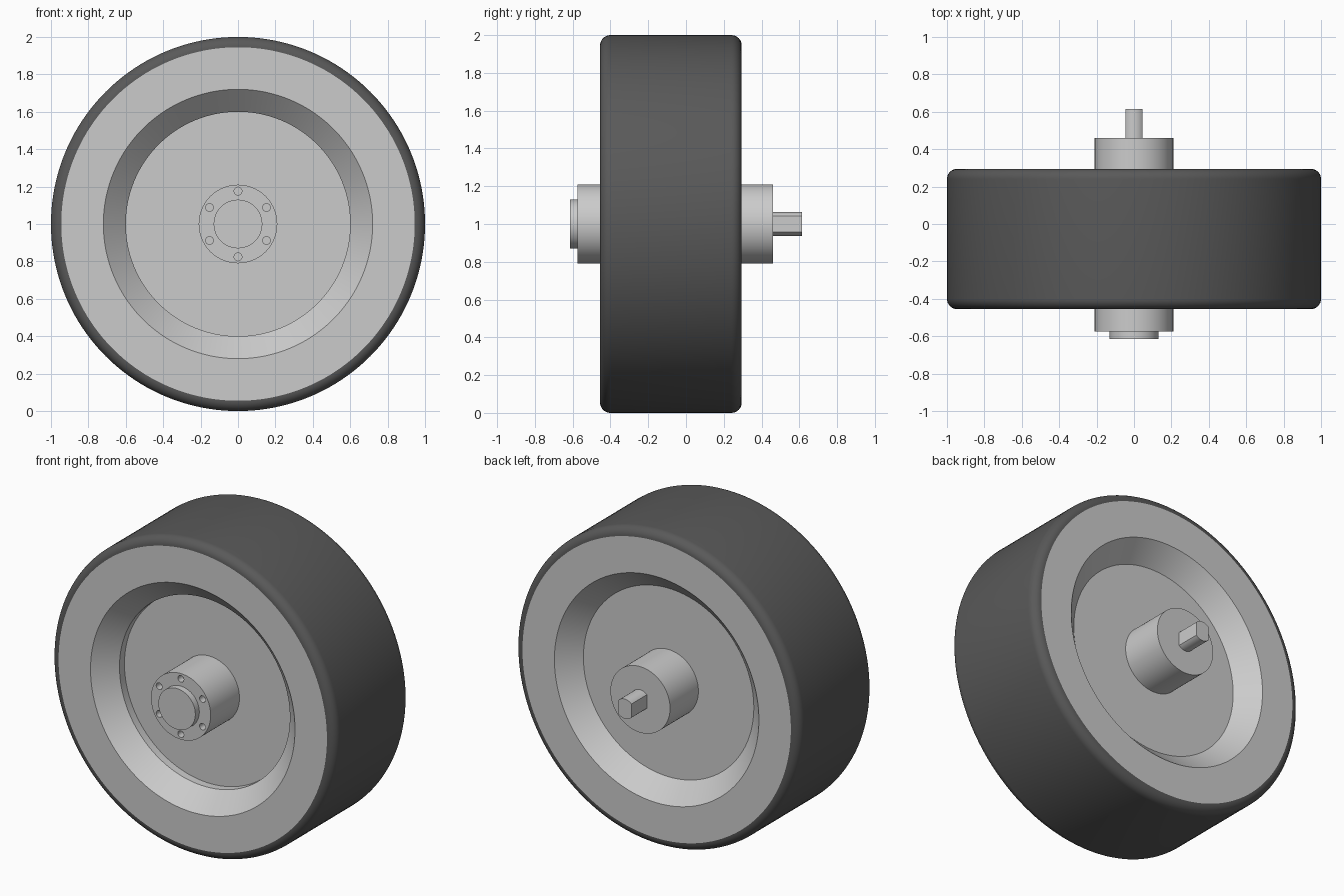
import bpy, bmesh, math

if "Cube" in bpy.data.objects:
    bpy.data.objects.remove(bpy.data.objects["Cube"])

CZ = 1.0      # axle height


def finish(name, bm, mat=None):
    bmesh.ops.remove_doubles(bm, verts=bm.verts, dist=1e-5)
    bmesh.ops.recalc_face_normals(bm, faces=bm.faces)
    me = bpy.data.meshes.new(name)
    bm.to_mesh(me)
    bm.free()
    ob = bpy.data.objects.new(name, me)
    bpy.context.collection.objects.link(ob)
    ob.location = (0, 0, CZ)
    if mat:
        me.materials.append(mat)
    return ob


def activate(ob):
    bpy.ops.object.select_all(action='DESELECT')
    ob.select_set(True)
    bpy.context.view_layer.objects.active = ob


def smooth(ob):
    activate(ob)
    bpy.ops.object.shade_smooth_by_angle(angle=math.radians(30))


def lathe(name, profile, closed=False, segs=128, mat=None):
    """Spin (radius, y) points around the y axis; ends on the axis are closed."""
    bm = bmesh.new()
    vs = [bm.verts.new((r, y, 0)) for r, y in profile]
    pairs = list(zip(vs, vs[1:])) + ([(vs[-1], vs[0])] if closed else [])
    edges = [bm.edges.new(p) for p in pairs]
    bmesh.ops.spin(bm, geom=vs + edges, cent=(0, 0, 0), axis=(0, 1, 0),
                   angle=2 * math.pi, steps=segs, use_merge=True)
    return finish(name, bm, mat)


def prism(bm, outline, y0, y1):
    """Extrude an (x, z) outline from y0 to y1."""
    face = bm.faces.new([bm.verts.new((x, y0, z)) for x, z in outline])
    ext = bmesh.ops.extrude_face_region(bm, geom=[face])
    moved = [v for v in ext['geom'] if isinstance(v, bmesh.types.BMVert)]
    bmesh.ops.translate(bm, verts=moved, vec=(0, y1 - y0, 0))


def arc(cx, cy, r, a0, a1, n):
    return [(cx + r * math.cos(math.radians(a0 + (a1 - a0) * i / n)),
             cy + r * math.sin(math.radians(a0 + (a1 - a0) * i / n)))
            for i in range(n + 1)]


FRONT, BACK, RIM, F = -0.455, 0.295, 0.945, 0.055

# tyre tread with rounded shoulders
rubber = bpy.data.materials.new("rubber")
rubber.diffuse_color = (0.1, 0.1, 0.1, 1)
rubber.use_nodes = True
rubber.node_tree.nodes["Principled BSDF"].inputs["Base Color"].default_value = rubber.diffuse_color
tread = arc(RIM, FRONT + F, F, -90, 0, 8) + arc(RIM, BACK - F, F, 0, 90, 8)
smooth(lathe("tyre", tread, closed=True, segs=160, mat=rubber))

# wheel body with dished recesses on both faces
smooth(lathe("wheel_body", [
    (0, -0.285), (0.6, -0.285), (0.6, -0.335), (0.72, FRONT), (RIM, FRONT),
    (RIM, BACK), (0.72, BACK), (0.6, 0.175), (0, 0.175)], segs=160))

# hub barrel with six bolt holes
hub = lathe("hub", [(0, -0.575), (0.21, -0.575), (0.21, 0.46), (0, 0.46)], segs=96)
bm = bmesh.new()
for i in range(6):
    a = math.radians(90 + 60 * i)
    prism(bm, arc(0.176 * math.cos(a), 0.176 * math.sin(a), 0.021, 0, 345, 23), -0.65, -0.53)
cutter = finish("bolt_hole_cutter", bm)
cutter.hide_render = True
mod = hub.modifiers.new("holes", 'BOOLEAN')
mod.operation = 'DIFFERENCE'
mod.solver = 'EXACT'
mod.object = cutter
activate(hub)
bpy.ops.object.modifier_apply(modifier=mod.name)
bpy.data.objects.remove(cutter)
smooth(hub)

# front hub cap
smooth(lathe("hub_cap", [(0, -0.56), (0.13, -0.56), (0.13, -0.615), (0, -0.615)], segs=96))

# rear axle shaft with two flats
bm = bmesh.new()
half = math.degrees(math.acos(0.046 / 0.063))
prism(bm, arc(0, 0, 0.063, half, 180 - half, 12) + arc(0, 0, 0.063, 180 + half, 360 - half, 12), 0.44, 0.615)
smooth(finish("axle_shaft", bm))
